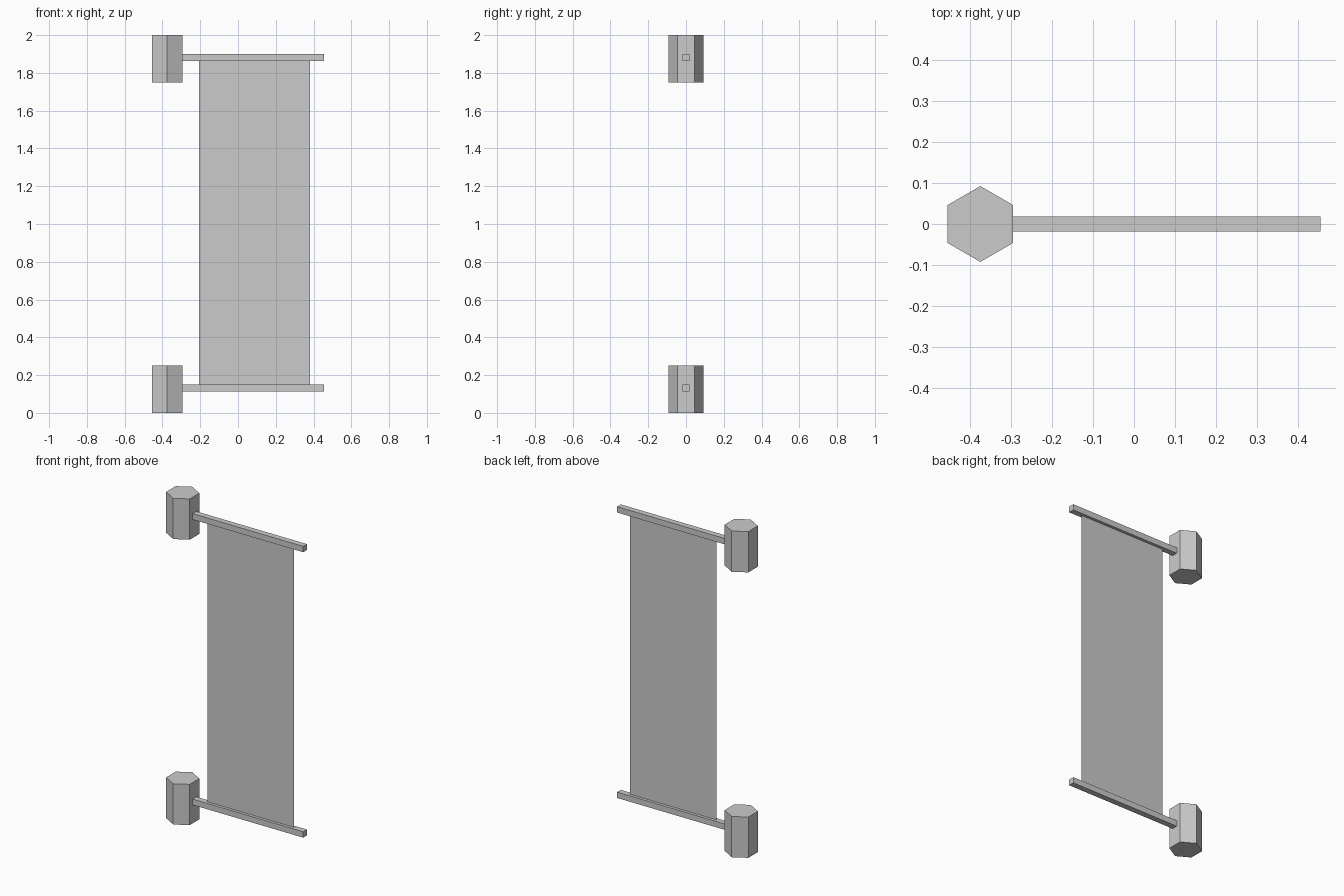
import bpy
from math import radians

if "Cube" in bpy.data.objects:
    bpy.data.objects.remove(bpy.data.objects["Cube"])

LEVELS = {"lower": 0.0, "upper": 1.75}
BAR_Z, BAR_SIZE = 0.131, 0.036


def post(name, z):
    # Hexagonal mount with flat sides facing +/-x
    bpy.ops.mesh.primitive_cylinder_add(vertices=6, radius=0.0925, depth=0.25,
                                        location=(-0.375, 0, z + 0.125))
    bpy.context.object.name = name


def bar(name, z):
    # Square rod reaching out from the mount
    bpy.ops.mesh.primitive_cube_add(size=1, location=(0.08, 0, z + BAR_Z))
    ob = bpy.context.object
    ob.name = name
    ob.scale = (0.75, BAR_SIZE, BAR_SIZE)
    bpy.ops.object.transform_apply(location=False, rotation=False, scale=True)


for level, z in LEVELS.items():
    post(level + "_post", z)
    bar(level + "_bar", z)

# Thin cloth sheet stretched between the bars
bottom = BAR_Z + BAR_SIZE / 2
top = LEVELS["upper"] + BAR_Z - BAR_SIZE / 2
bpy.ops.mesh.primitive_plane_add(size=1, location=(0.0875, 0, (bottom + top) / 2),
                                 rotation=(radians(90), 0, 0))
cloth = bpy.context.object
cloth.name = "banner_cloth"
cloth.scale = (0.587, top - bottom, 1)
bpy.ops.object.transform_apply(location=False, rotation=True, scale=True)
